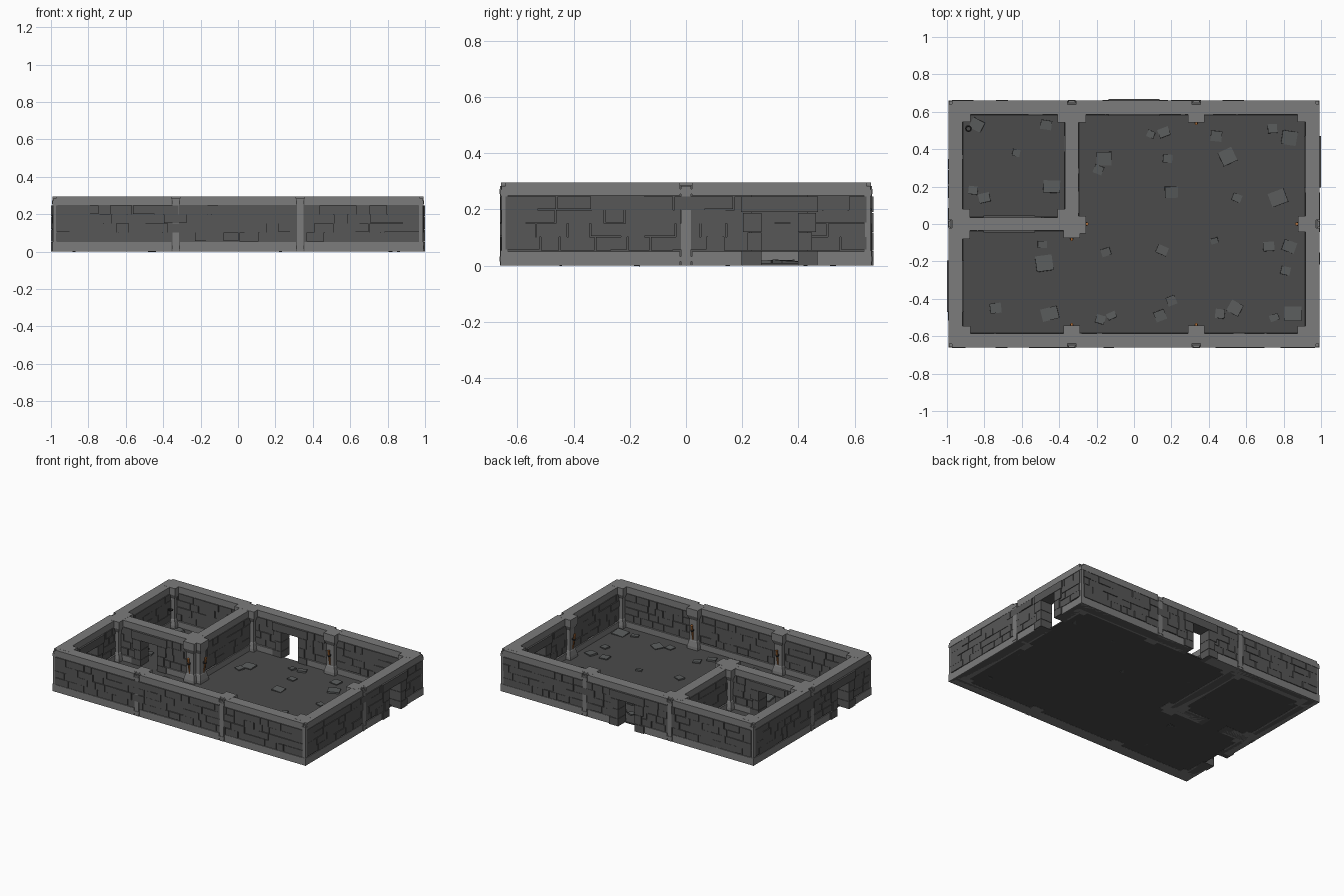
import bpy, bmesh, math, random
from mathutils import Matrix, Vector

if "Cube" in bpy.data.objects:
    bpy.data.objects.remove(bpy.data.objects["Cube"])

random.seed(4)
BASE, BRICK_TOP, TOP = 0.053, 0.246, 0.295
DOOR_W, DOOR_H = 0.065, 0.19


def material(name, color):
    m = bpy.data.materials.new(name)
    m.diffuse_color = (*color, 1)
    m.use_nodes = True
    m.node_tree.nodes["Principled BSDF"].inputs["Base Color"].default_value = m.diffuse_color
    return m


TRIM = material("trim_stone", (0.20, 0.20, 0.20))
WALL = material("wall_stone", (0.095, 0.095, 0.095))
FLOOR = material("floor_stone", (0.07, 0.07, 0.07))
SLAB = material("slab_stone", (0.10, 0.105, 0.105))
IRON = material("iron", (0.03, 0.03, 0.03))
WOOD = material("torch_wood", (0.45, 0.16, 0.04))


def loft(bm, rings):
    """Stacked rectangles (x0, x1, y0, y1, z) joined into a closed solid."""
    loops = [[bm.verts.new(p) for p in
              ((a, c, z), (b, c, z), (b, d, z), (a, d, z))] for a, b, c, d, z in rings]
    for lo, hi in zip(loops, loops[1:]):
        for i in range(4):
            j = (i + 1) % 4
            bm.faces.new((lo[i], lo[j], hi[j], hi[i]))
    bm.faces.new(loops[0][::-1])
    bm.faces.new(loops[-1])


def box(bm, axis, u0, u1, v0, v1, z0, z1):
    """Box along a wall: u runs along the axis, v across it."""
    r = (u0, u1, v0, v1) if axis == 'x' else (v0, v1, u0, u1)
    loft(bm, [(*r, z0), (*r, z1)])


def finish(bm, name, mat):
    me = bpy.data.meshes.new(name)
    bm.to_mesh(me)
    bm.free()
    me.materials.append(mat)
    ob = bpy.data.objects.new(name, me)
    bpy.context.collection.objects.link(ob)
    return ob


# name, axis, centre line, start, end, half thickness, door centre, pilasters
walls = [
    ("back_wall", 'x', 0.622, -0.972, 0.972, 0.037, 0.0, (-0.333, 0.333)),
    ("front_wall", 'x', -0.622, -0.972, 0.972, 0.037, None, (-0.333, 0.333)),
    ("right_wall", 'y', 0.954, -0.642, 0.642, 0.037, 0.333, (0,)),
    ("left_wall", 'y', -0.954, -0.642, 0.642, 0.037, -0.333, (0,)),
    ("inner_wall_long", 'x', 0.0, -0.94, -0.30, 0.036, -0.667, None),
    ("inner_wall_short", 'y', -0.333, 0.0, 0.61, 0.036, None, None),
]

for name, ax, line, u0, u1, h, door, pil in walls:
    side = math.copysign(1, line)
    # wall stretches left and right of the doorway
    spans = [(u0, u1)] if door is None else [(u0, door - 0.1), (door + 0.1, u1)]

    # recessed core with loose bricks running through it
    bm = bmesh.new()
    rows = 4
    rh = (BRICK_TOP - BASE) / rows
    for a, b in spans:
        box(bm, ax, a, b, line - h + 0.006, line + h - 0.006, 0, TOP - 0.01)
        for r in range(rows):
            u = a
            while u < b - 0.001:
                e = u + random.uniform(0.05, 0.13)
                if e > b - 0.04:
                    e = b
                gu, gz = random.choice((0, 0.005, 0.005)), random.choice((0.0005, 0.0005, 0.004))
                box(bm, ax, u, e - gu,
                    line - h - random.uniform(-0.001, 0.003), line + h + random.uniform(-0.001, 0.003),
                    BASE + r * rh + gz, BASE + (r + 1) * rh)
                u = e
    finish(bm, name + "_bricks", WALL)

    # plinth and coping; outer strips are notched around the pilasters
    bm = bmesh.new()
    if pil is None:
        box(bm, ax, u0, u1, line - h, line + h, BRICK_TOP + 0.003, TOP)
        for a, b in spans:
            box(bm, ax, a, b, line - h - 0.005, line + h + 0.005, 0, BASE - 0.002)
    else:
        inner, cut, outer = line - side * h, line + side * (h - 0.019), line + side * h
        v = sorted((inner, cut))
        w = sorted((cut, outer))
        vb = sorted((inner - side * 0.006, cut))
        box(bm, ax, u0, u1, *v, BRICK_TOP + 0.003, TOP)
        for a, b in spans:
            box(bm, ax, a, b, *vb, 0, BASE - 0.002)
        marks = [u0] + [p + s * 0.022 for p in pil for s in (-1, 1)] + [u1]
        for a, b in zip(marks[::2], marks[1::2]):
            box(bm, ax, a, b, *w, BRICK_TOP + 0.003, TOP)
            for c, d in spans:
                lo, hi = max(a, c), min(b, d)
                if hi > lo:
                    box(bm, ax, lo, hi, *w, 0, BASE - 0.002)
        # outside pilasters with foot and head collars
        for p in pil:
            v = sorted((cut - side * 0.01, outer + side * 0.002))
            box(bm, ax, p - 0.017, p + 0.017, *v, 0, TOP - 0.012)
            v = sorted((cut - side * 0.01, outer + side * 0.004))
            for z in (0.015, 0.255):
                box(bm, ax, p - 0.021, p + 0.021, *v, z, z + 0.018)
    finish(bm, name + "_plinth_and_coping", TRIM)

    # door surround: quoin blocks and lintel
    if door is not None:
        bm = bmesh.new()
        t = 0.0455
        for s in (-1, 1):
            for z0, z1, w in ((0, 0.052, 0.135), (0.054, 0.118, 0.115), (0.12, 0.188, 0.13)):
                a, b = sorted((door + s * DOOR_W, door + s * w))
                box(bm, ax, a, b, line - t, line + t, z0, z1)
        box(bm, ax, door - 0.137, door + 0.137, line - t, line + t, DOOR_H, BRICK_TOP)
        finish(bm, name + "_door_surround", WALL)

# inside pillars: flared foot, slim shaft, flared capital
c = 0.0755
pillars = [(sx * 0.95 - c, sx * 0.95 + c, sy * 0.62 - c, sy * 0.62 + c)
           for sx in (-1, 1) for sy in (-1, 1)]
for i, (a, b, d, e) in enumerate(pillars):   # keep corner pillars inside the walls
    pillars[i] = (max(a, -0.96), min(b, 0.96), max(d, -0.63), min(e, 0.63))
pillars += [
    (-0.376, -0.290, -0.63, -0.544), (0.290, 0.376, -0.63, -0.544),
    (0.290, 0.376, 0.544, 0.63), (0.876, 0.962, -0.043, 0.043),
    (-0.41, -0.257, 0.544, 0.63), (-0.96, -0.876, -0.08, 0.08),
    (-0.376, -0.290, -0.076, 0.01), (-0.343, -0.257, -0.05, 0.043),
    (-0.41, -0.32, -0.01, 0.08),
]
bm = bmesh.new()
for a, b, d, e in pillars:
    loft(bm, [(a + i, b - i, d + i, e - i, z) for i, z in
              ((0, 0), (0.002, 0.03), (0.011, 0.065), (0.014, 0.07), (0.014, 0.215),
               (0.010, 0.222), (0.0, 0.246), (0.0, TOP + 0.0005))])
finish(bm, "inside_pillars", TRIM)

# slim posts in the outside corners
bm = bmesh.new()
for sx in (-1, 1):
    for sy in (-1, 1):
        x, y = sx * 0.978, sy * 0.646
        for hw, z0, z1 in ((0.011, 0, TOP - 0.012), (0.0135, 0, BASE), (0.0135, 0.248, 0.27)):
            box(bm, 'x', x - hw, x + hw, y - hw, y + hw, z0, z1)
finish(bm, "corner_posts", TRIM)

# floor and scattered loose slabs (x, y, size)
bm = bmesh.new()
box(bm, 'x', -0.925, 0.925, -0.595, 0.595, 0.001, 0.01)
finish(bm, "floor", FLOOR)
slabs = [(-.84, .53, .07), (-.47, .53, .06), (-.63, .38, .04), (-.86, .18, .05), (-.8, .14, .06),
         (-.44, .2, .09), (-.16, .35, .08), (-.19, .29, .05), (.09, .48, .04), (.16, .49, .06),
         (.18, .35, .05), (.44, .47, .06), (.5, .36, .08), (.74, .51, .05), (.83, .46, .08),
         (.2, .17, .07), (.55, .14, .05), (.77, .14, .09), (.43, -.09, .04), (.15, -.14, .06),
         (-.15, -.15, .05), (-.48, -.21, .09), (-.49, -.11, .05), (.72, -.12, .06),
         (.83, -.12, .07), (.81, -.25, .05), (-.74, -.45, .06), (-.45, -.48, .09),
         (-.18, -.51, .05), (-.12, -.49, .05), (.14, -.49, .06), (.2, -.41, .05),
         (.46, -.48, .05), (.54, -.45, .07), (.75, -.5, .05), (.85, -.48, .09)]
bm = bmesh.new()
for x, y, s in slabs:
    rot = Matrix.Rotation(random.uniform(-0.5, 0.5), 4, 'Z') @ \
        Matrix.Rotation(random.uniform(-0.1, 0.1), 4, 'X') @ Matrix.Rotation(random.uniform(-0.1, 0.1), 4, 'Y')
    bmesh.ops.create_cube(bm, size=1, matrix=Matrix.Translation((x, y, 0.011)) @ rot @
                          Matrix.Diagonal((s, s * random.uniform(0.7, 1), 0.014, 1)))
finish(bm, "loose_floor_slabs", SLAB)

# torches: leaning tapered wood in an iron bracket (x, y, outward direction)
torches = [(0.890, 0, -1, 0), (0.333, -0.558, 0, 1), (-0.333, -0.558, 0, 1),
           (0.333, 0.558, 0, -1), (-0.333, -0.062, 0, -1), (-0.271, 0, 1, 0)]
wood, iron = bmesh.new(), bmesh.new()
for x, y, dx, dy in torches:
    d = Vector((dx, dy, 0))
    tilt = Vector((dx * 0.15, dy * 0.15, 1)).to_track_quat('Z', 'Y').to_matrix().to_4x4()
    at = Matrix.Translation(Vector((x, y, 0.13)) + d * 0.012) @ tilt
    bmesh.ops.create_cone(wood, cap_ends=True, segments=6, radius1=0.004, radius2=0.009,
                          depth=0.11, matrix=at)
    bmesh.ops.create_cone(iron, cap_ends=True, segments=8, radius1=0.009, radius2=0.011,
                          depth=0.012, matrix=at @ Matrix.Translation((0, 0, 0.015)))
    bmesh.ops.create_cube(iron, size=0.012, matrix=Matrix.Translation((x, y, 0.145)))
finish(wood, "torch_shafts", WOOD)
finish(iron, "torch_brackets", IRON)

# small iron ring hung in the corner of the little room
bpy.ops.mesh.primitive_torus_add(location=(-0.885, 0.51, 0.157), major_radius=0.014,
                                 minor_radius=0.004, major_segments=12, minor_segments=6)
ring = bpy.context.object
ring.name = "corner_ring"
ring.data.materials.append(IRON)
